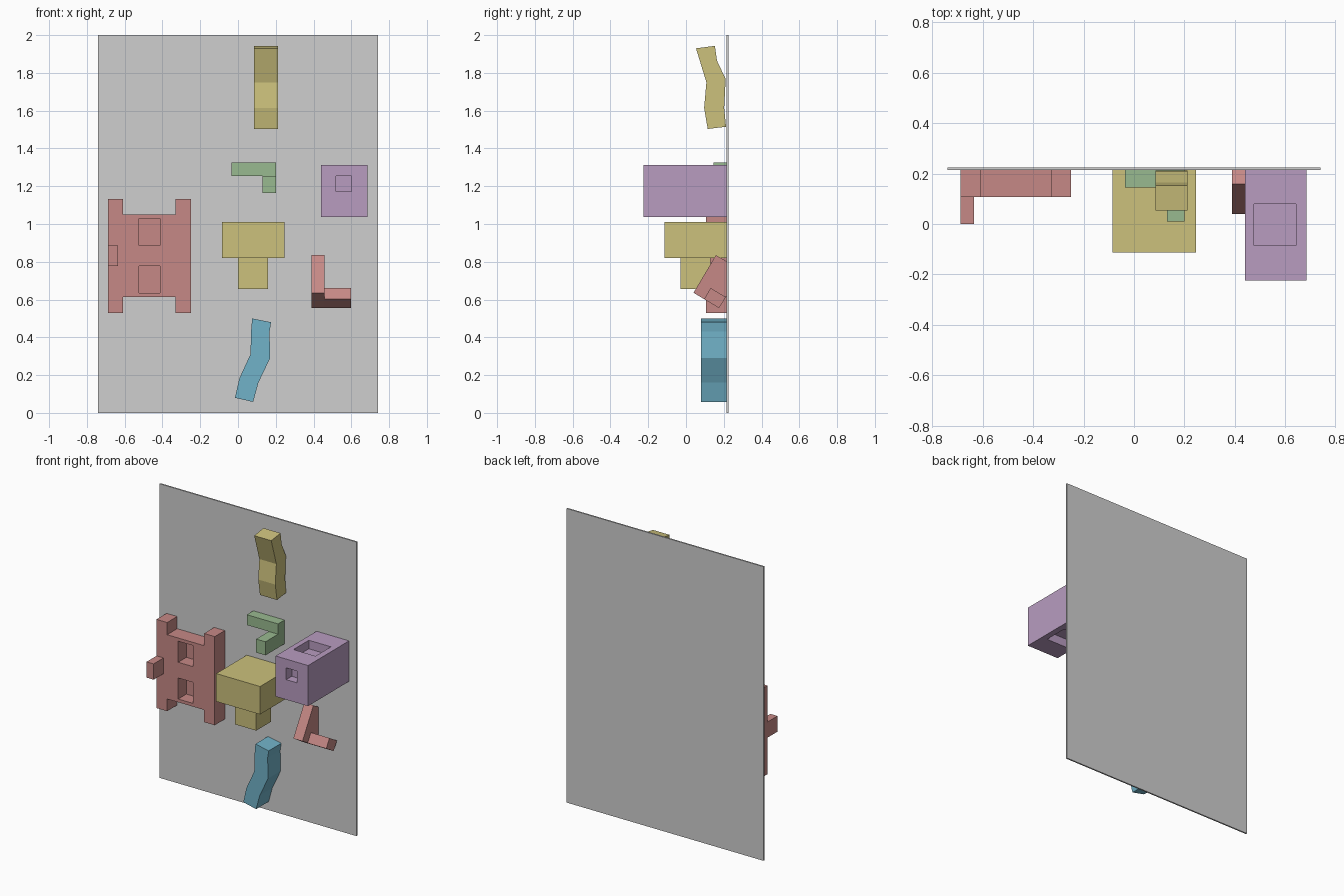
import bpy, bmesh
from mathutils import Vector

if "Cube" in bpy.data.objects:
    bpy.data.objects.remove(bpy.data.objects["Cube"])

WALL = 0.215  # front plane of the backing panel


def material(name, rgb):
    """Flat colour given as 0-255 display values, stored as linear."""
    lin = [((c / 255 + 0.055) / 1.055) ** 2.4 for c in rgb]
    m = bpy.data.materials.new(name)
    m.diffuse_color = (*lin, 1)
    m.use_nodes = True
    m.node_tree.nodes["Principled BSDF"].inputs["Base Color"].default_value = m.diffuse_color
    return m


GREY = material("panel grey", (207, 207, 207))
RED = material("dusty red", (198, 137, 134))
YELLOW = material("mustard yellow", (204, 193, 124))
BLUE = material("steel blue", (113, 178, 200))
GREEN = material("sage green", (153, 186, 144))
PURPLE = material("soft purple", (184, 156, 192))


def prism(name, points, axis, lo, hi, mat):
    """Extrude a 2D profile along 'x' (points are y,z) or 'y' (points are x,z)."""
    def place(p, d):
        return Vector((d, p[0], p[1])) if axis == "x" else Vector((p[0], d, p[1]))
    bm = bmesh.new()
    a = [bm.verts.new(place(p, lo)) for p in points]
    b = [bm.verts.new(place(p, hi)) for p in points]
    bm.faces.new(a)
    bm.faces.new(b[::-1])
    n = len(points)
    for i in range(n):
        j = (i + 1) % n
        bm.faces.new((a[j], a[i], b[i], b[j]))
    bmesh.ops.recalc_face_normals(bm, faces=bm.faces)
    me = bpy.data.meshes.new(name)
    bm.to_mesh(me)
    bm.free()
    ob = bpy.data.objects.new(name, me)
    bpy.context.collection.objects.link(ob)
    me.materials.append(mat)
    return ob


def box(name, x0, x1, y0, y1, z0, z1, mat):
    return prism(name, [(x0, z0), (x1, z0), (x1, z1), (x0, z1)], "y", y0, y1, mat)


def cut(ob, *bounds):
    """Carve a rectangular pocket out of an object."""
    cutter = box(ob.name + "_cutter", *bounds, ob.data.materials[0])
    cutter.hide_render = True
    cutter.hide_viewport = True
    mod = ob.modifiers.new("pocket", "BOOLEAN")
    mod.operation = "DIFFERENCE"
    mod.solver = "EXACT"
    mod.object = cutter


# backing panel
box("backing_panel", -0.74, 0.74, WALL, 0.225, 0, 2, GREY)

# upper bent block, curving away from the panel
prism("upper_bent_block",
      [(0.053, 1.93), (0.153, 1.943), (0.164, 1.865), (0.21, 1.767), (0.202, 1.614),
       (0.212, 1.515), (0.115, 1.503), (0.096, 1.615), (0.108, 1.75)],
      "x", 0.085, 0.213, YELLOW)

# lower bent block, curving sideways
prism("lower_bent_block",
      [(0.075, 0.5), (0.175, 0.48), (0.167, 0.43), (0.17, 0.29), (0.108, 0.16),
       (0.08, 0.058), (-0.016, 0.08), (0.007, 0.182), (0.066, 0.31), (0.07, 0.44)],
      "y", 0.08, WALL, BLUE)

# crooked hook: bar on the wall with a prong coming forward
box("hook_bar", -0.035, 0.2, 0.145, WALL, 1.255, 1.325, GREEN)
box("hook_prong", 0.13, 0.2, 0.01, WALL, 1.163, 1.255, GREEN)

# notched plate with two windows and a peg
l, r, li, ri = -0.688, -0.25, -0.608, -0.33
plate = prism("notched_plate",
              [(l, 0.53), (li, 0.53), (li, 0.613), (ri, 0.613), (ri, 0.53), (r, 0.53),
               (r, 1.133), (ri, 1.133), (ri, 1.05), (li, 1.05), (li, 1.133), (l, 1.133)],
              "y", 0.107, WALL, RED)
for z in (0.635, 0.885):
    cut(plate, -0.525, -0.412, 0.0, 0.195, z, z + 0.143)
box("plate_peg", l, -0.635, 0.0, 0.107, 0.778, 0.885, RED)

# centre block with a smaller block hanging below
box("centre_block", -0.085, 0.245, -0.113, WALL, 0.82, 1.01, YELLOW)
box("centre_block_foot", 0.0, 0.158, -0.03, 0.13, 0.655, 0.82, YELLOW)

# deep block with pockets on its front, top and underside
deep = box("deep_block", 0.44, 0.685, -0.225, WALL, 1.037, 1.313, PURPLE)
cut(deep, 0.52, 0.6, -0.3, -0.165, 1.173, 1.253)
cut(deep, 0.477, 0.643, -0.085, 0.08, 1.255, 1.4)
cut(deep, 0.477, 0.643, -0.085, 0.08, 0.95, 1.095)

# tilted angle piece, trimmed flat where it meets the panel
prism("angle_long_arm",
      [(0.158, 0.835), (0.04, 0.636), (0.175, 0.555), (WALL, 0.62), (WALL, 0.802)],
      "x", 0.388, 0.457, RED)
prism("angle_short_arm",
      [(0.13, 0.661), (0.096, 0.602), (0.175, 0.555), (0.211, 0.613)],
      "x", 0.457, 0.597, RED)
